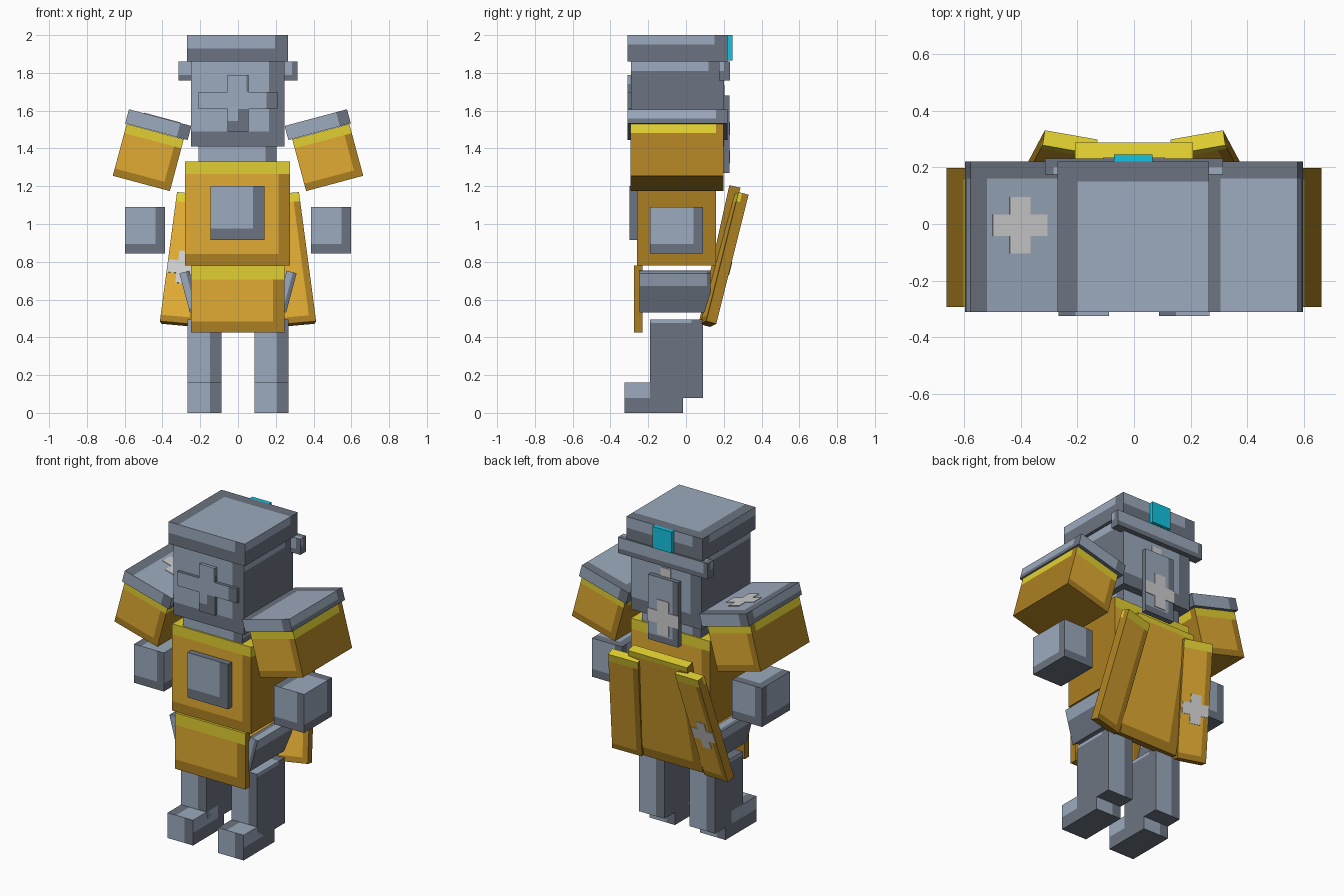
import bpy
import bmesh
from math import radians
from mathutils import Euler, Matrix, Vector

cube = bpy.data.objects.get("Cube")
if cube:
    bpy.data.objects.remove(cube, do_unlink=True)


def material(name, rgb):
    """Flat material from an sRGB colour."""
    lin = [((c / 255 + 0.055) / 1.055) ** 2.4 for c in rgb] + [1]
    mat = bpy.data.materials.new(name)
    mat.use_nodes = True
    mat.diffuse_color = lin
    node = next(n for n in mat.node_tree.nodes if n.type == "BSDF_PRINCIPLED")
    node.inputs["Base Color"].default_value = lin
    node.inputs["Roughness"].default_value = 0.8
    return mat


light_grey = material("light grey", (156, 170, 190))
dark_grey = material("dark grey", (108, 116, 129))
orange = material("orange", (225, 171, 50))
yellow = material("yellow", (225, 207, 50))
dark_gold = material("dark gold", (171, 127, 33))
white = material("pale white", (205, 205, 205))
cyan = material("cyan", (18, 196, 224))

# Tones: top trim, main, shade
STEEL = (light_grey, light_grey, dark_grey)
GOLD = (yellow, orange, dark_gold)
TEAL = (cyan, cyan, cyan)


def finish(bm, name, mats, centre, rot):
    mesh = bpy.data.meshes.new(name)
    bm.to_mesh(mesh)
    bm.free()
    for mat in mats:
        mesh.materials.append(mat)
    obj = bpy.data.objects.new(name, mesh)
    bpy.context.collection.objects.link(obj)
    obj.location = centre
    obj.rotation_euler = [radians(a) for a in rot]
    return obj


def box(name, centre, size, tone, rot=(0, 0, 0), m=0.06, strip=0.05, low=True, side=2):
    """Box whose faces are cut into trim, main and border panels."""
    bm = bmesh.new()
    bmesh.ops.create_cube(bm, size=1)
    bmesh.ops.scale(bm, vec=size, verts=bm.verts)
    hx, hy, hz = [s / 2 for s in size]
    if tone is not TEAL:
        cuts = [((1, 0, 0), hx, hx - m), ((1, 0, 0), hx, m - hx), ((0, 1, 0), hy, hy - m),
                ((0, 0, 1), hz, hz - strip), ((0, 0, 1), hz, m - hz)]
        for axis, half, pos in cuts:
            if abs(pos) < half * 0.98:
                bmesh.ops.bisect_plane(bm, geom=bm.verts[:] + bm.edges[:] + bm.faces[:],
                                       plane_co=Vector(axis) * pos, plane_no=axis)
    for f in bm.faces:
        n, c = f.normal, f.calc_center_median()
        top = c.z > hz - strip
        foot = low and c.z < m - hz
        if n.z > 0.5:
            border = c.x < m - hx or c.y > hy - m
            f.material_index = 2 if border and tone is STEEL else 0
        elif n.z < -0.5:
            f.material_index = 2
        elif abs(n.x) > 0.5:
            edge = foot or c.y > hy - m
            f.material_index = 0 if top and not edge else 2 if edge else side
        else:
            edge = foot or (c.x > hx - m if n.y < 0 else c.x < m - hx)
            f.material_index = 0 if top and tone is GOLD else 2 if edge else 1
    return finish(bm, name, tone, centre, rot)


def span(name, x, y, z, tone, **kw):
    """Upright box given by its limits on each axis."""
    lims = (x, y, z)
    return box(name, [(a + b) / 2 for a, b in lims], [b - a for a, b in lims], tone, **kw)


def cross(name, centre, rot, arm, half, thick):
    """Thin plus-shaped plate lying in its local xy plane."""
    bm = bmesh.new()
    pts = []
    for k in range(4):
        turn = Matrix.Rotation(radians(90 * k), 3, "Z")
        pts += [turn @ Vector(p) for p in ((arm, -half, 0), (arm, half, 0), (half, half, 0))]
    face = bm.faces.new([bm.verts.new(p - Vector((0, 0, thick / 2))) for p in pts])
    ext = bmesh.ops.extrude_face_region(bm, geom=[face])
    bmesh.ops.translate(bm, vec=(0, 0, thick),
                        verts=[v for v in ext["geom"] if isinstance(v, bmesh.types.BMVert)])
    bmesh.ops.recalc_face_normals(bm, faces=bm.faces)
    return finish(bm, name, [white], centre, rot)


def local(centre, rot, offset):
    return Vector(centre) + Euler([radians(a) for a in rot]).to_matrix() @ Vector(offset)


# Head and helmet
span("head", (-0.25, 0.245), (-0.29, 0.2), (1.41, 1.86), STEEL, m=0.08)
span("helmet_cap", (-0.27, 0.265), (-0.31, 0.22), (1.86, 2.0), STEEL, m=0.07)
span("helmet_back_bar", (-0.315, 0.315), (0.175, 0.232), (1.76, 1.86), STEEL, m=0.03)
span("helmet_gem", (-0.07, 0.065), (0.215, 0.245), (1.865, 2.0), TEAL)
span("visor_bar", (-0.21, 0.21), (-0.31, -0.285), (1.61, 1.70), STEEL, low=False)
span("visor_upper", (-0.055, 0.055), (-0.31, -0.285), (1.70, 1.79), STEEL, m=0.01, low=False)
span("visor_lower", (-0.055, 0.055), (-0.31, -0.285), (1.49, 1.61), STEEL, m=0.055)
span("nape_plate", (-0.105, 0.105), (0.195, 0.23), (1.27, 1.68), STEEL, m=0.04)
cross("nape_mark", (0, 0.231, 1.43), (90, 0, 0), 0.11, 0.04, 0.006)
span("head_mark", (-0.035, 0.035), (0.199, 0.204), (1.67, 1.735), (white,) * 3)

# Body
span("neck", (-0.21, 0.205), (-0.25, 0.15), (1.33, 1.41), STEEL, low=False)
span("torso", (-0.28, 0.275), (-0.26, 0.16), (0.78, 1.33), GOLD, strip=0.065)
span("chest_plate", (-0.145, 0.14), (-0.30, -0.255), (0.915, 1.2), STEEL)
span("front_apron", (-0.25, 0.245), (-0.275, -0.23), (0.425, 0.78), GOLD, strip=0.075)

# Cape centre
box("cape_centre", (0, 0.178, 0.835), (0.415, 0.06, 0.745), GOLD, rot=(-12.5, 0, 0), strip=0.03)

for s, label in ((1, "left"), (-1, "right")):
    # Shoulder armour and hands
    tilt = (0, -15 * s, 0)
    pad_at = (s * 0.422, -0.045, 1.526)
    box(label + "_shoulder_plate", pad_at, (0.342, 0.53, 0.077), STEEL, rot=tilt, low=False)
    box(label + "_upper_arm", (s * 0.475, -0.0475, 1.352), (0.313, 0.49, 0.284), GOLD,
        rot=tilt, m=0.04)
    span(label + "_hand", sorted((s * 0.387, s * 0.597)), (-0.19, 0.09), (0.845, 1.09),
         STEEL, m=0.05, side=1)

    # Hip plates, legs and feet
    box(label + "_hip_plate", (s * 0.256, -0.0575, 0.642), (0.055, 0.375, 0.215), STEEL,
        rot=(0, 15 * s, 0), m=0.02, strip=0.07)
    leg = sorted((s * 0.088, s * 0.267))
    span(label + "_leg", leg, (-0.19, 0.09), (0.08, 0.495), STEEL, low=False, strip=0.02)
    span(label + "_foot", leg, (-0.325, -0.015), (0, 0.16), STEEL, low=False, strip=0.08)

    # Flared cape sides
    flare = (-15, -5 * s, 10 * s)
    rail_at = (s * 0.271, 0.203, 0.812)
    box(label + "_cape_side", rail_at, (0.19, 0.055, 0.71), GOLD, rot=flare, m=0.035)

    # Pale marks on one side only
    if s < 0:
        cross("shoulder_mark", local(pad_at, tilt, (0.01, 0.04, 0.039)), tilt, 0.1, 0.038, 0.006)
        turned = (Euler([radians(a) for a in flare]).to_matrix()
                  @ Matrix.Rotation(radians(90), 3, "X")).to_euler()
        for d, face in ((-0.028, "front"), (0.028, "back")):
            obj = cross("cape_mark_" + face, local(rail_at, flare, (-0.005, d, -0.05)),
                        (0, 0, 0), 0.088, 0.035, 0.006)
            obj.rotation_euler = turned
